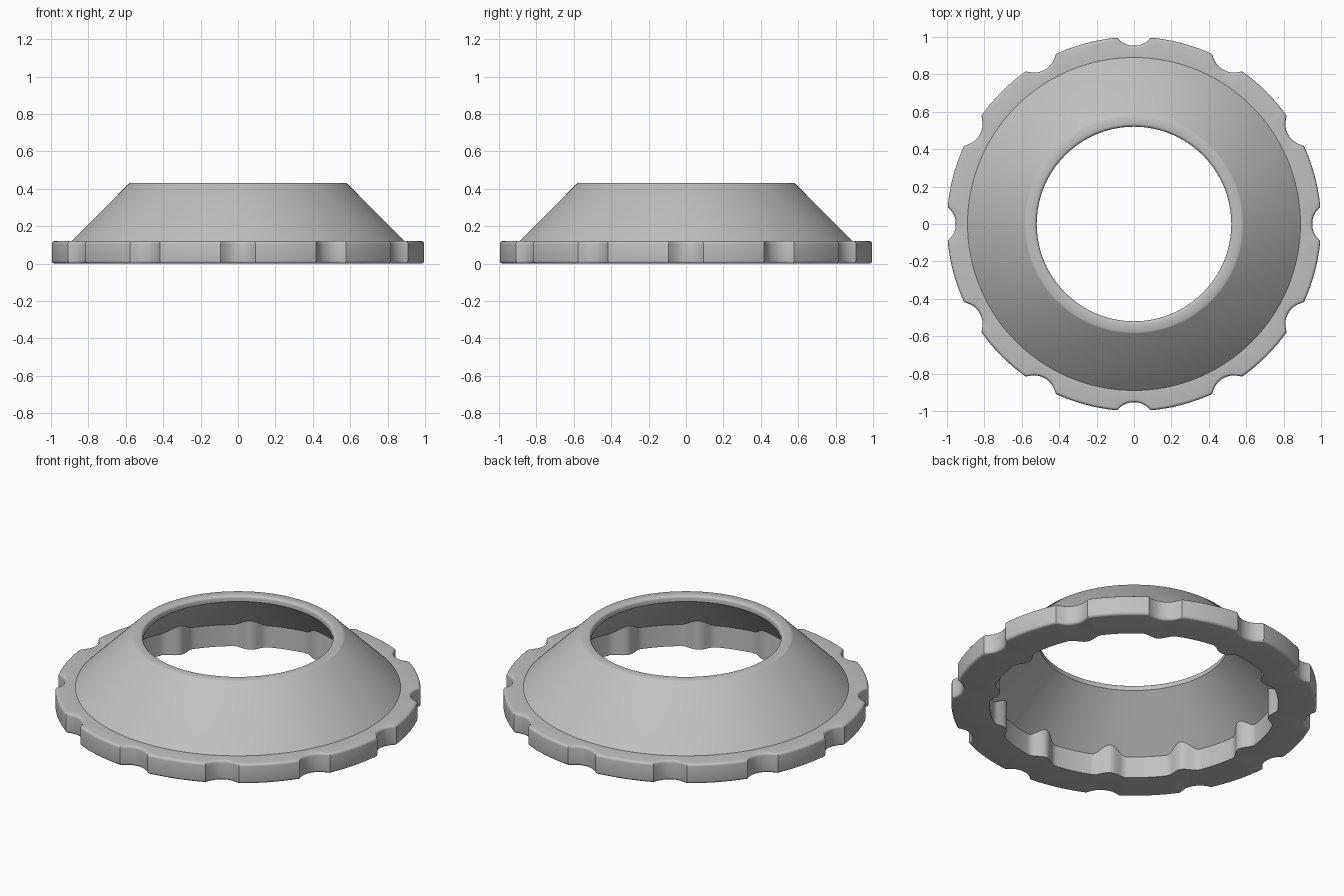
import bpy
import bmesh
from math import sin, cos, pi, radians

cube = bpy.data.objects.get("Cube")
if cube:
    bpy.data.objects.remove(cube, do_unlink=True)

# Proportions
NOTCHES = 12
PITCH = 2 * pi / NOTCHES
NOTCH_HALF, BUMP_HALF = radians(5.3), radians(6.5)
OUTER_R, NOTCH_DEPTH = 1.0, 0.047
INNER_R, BUMP_DEPTH = 0.79, 0.045
FLANGE_H, HEIGHT, HOLE_R = 0.12, 0.43, 0.52
BEVEL = 0.016
LIP_Z, WALL_Z = 0.395, 0.13


def section(offset):
    """Closed (radius, z) profile at an angular offset from a notch centre."""
    u, v = abs(offset) / NOTCH_HALF, abs(offset) / BUMP_HALF
    r = OUTER_R - (NOTCH_DEPTH * (1 - u ** 2.3) if u < 1 else 0)
    inner = INNER_R - (BUMP_DEPTH * cos(v * pi / 2) ** 1.5 if v < 1 else 0)
    # The bump wall rises until it meets the inner cone
    inner_z = WALL_Z + (INNER_R - inner) * (LIP_Z - WALL_Z) / (INNER_R - HOLE_R)
    arc = [k * pi / 8 for k in range(5)]
    low = [(r - BEVEL + BEVEL * sin(a), BEVEL - BEVEL * cos(a)) for a in arc]
    high = [(x, FLANGE_H - z) for x, z in reversed(low)]
    rim = [(HOLE_R + BEVEL - BEVEL * sin(a), HEIGHT - BEVEL + BEVEL * cos(a)) for a in arc]
    return (low + high + [(0.89, FLANGE_H), (0.585, HEIGHT - 0.004), (0.578, HEIGHT)]
            + rim + [(HOLE_R, LIP_Z), (inner, inner_z), (inner, 0)])


# Angular steps: dense across each notch, even between notches
steps = [NOTCH_HALF * (k / 8 - 1) for k in range(16)]
gap = PITCH - 2 * NOTCH_HALF
steps += [NOTCH_HALF + gap * k / 16 for k in range(16)]

bm = bmesh.new()
columns = []
for n in range(NOTCHES):
    for s in steps:
        offset = s if s < PITCH / 2 else s - PITCH
        angle = n * PITCH + s
        columns.append([bm.verts.new((r * cos(angle), r * sin(angle), z))
                        for r, z in section(offset)])

# Skin neighbouring sections into a closed ring
for i, a in enumerate(columns):
    b = columns[(i + 1) % len(columns)]
    for j in range(len(a)):
        k = (j + 1) % len(a)
        bm.faces.new((a[j], b[j], b[k], a[k]))
bmesh.ops.recalc_face_normals(bm, faces=bm.faces)

mesh = bpy.data.meshes.new("notched_ring")
bm.to_mesh(mesh)
bm.free()
ring = bpy.data.objects.new("notched_ring", mesh)
bpy.context.collection.objects.link(ring)

# Single grey material
grey = bpy.data.materials.new("light_grey")
grey.use_nodes = True
colour = (0.53, 0.53, 0.53, 1)
grey.diffuse_color = colour
grey.node_tree.nodes["Principled BSDF"].inputs["Base Color"].default_value = colour
mesh.materials.append(grey)

bpy.ops.object.select_all(action='DESELECT')
ring.select_set(True)
bpy.context.view_layer.objects.active = ring
bpy.ops.object.shade_smooth_by_angle(angle=radians(30))
